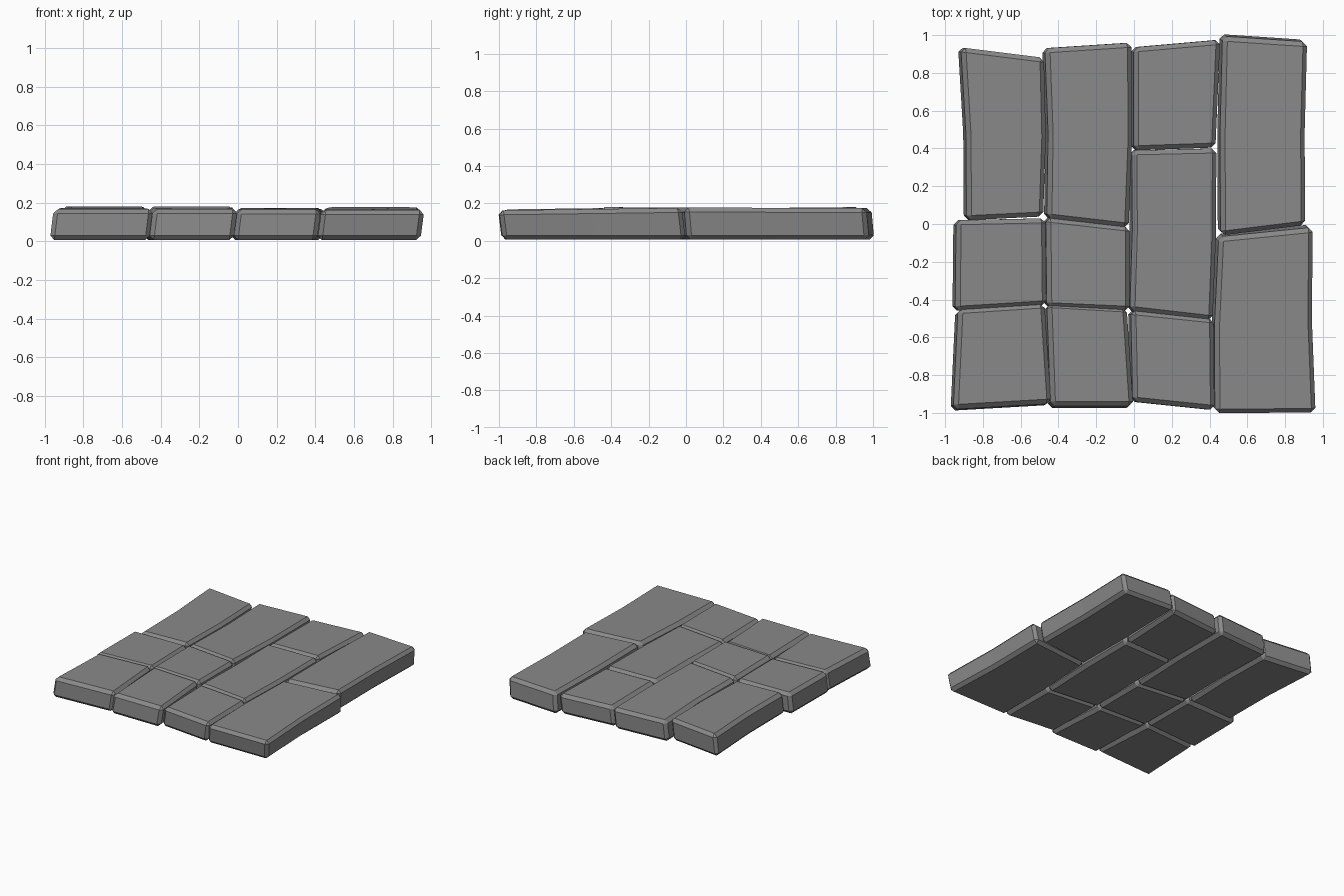
import bpy, bmesh

if "Cube" in bpy.data.objects:
    bpy.data.objects.remove(bpy.data.objects["Cube"])

# Paving slab of 11 chamfered stones.
# Outline corners (front-left, front-right, back-right, back-left),
# then sideways bend at mid length, forward/back lean, front and back top height
STONES = {
    "stone_left_back":    ((-.90, .02), (-.482, .04), (-.478, .88), (-.93, .935), .012, 0, .172, .18),
    "stone_left_middle":  ((-.96, -.46), (-.465, -.43), (-.47, .03), (-.955, .02), 0, 0, .17, .172),
    "stone_left_front":   ((-.97, -.985), (-.44, -.955), (-.475, -.425), (-.945, -.455), 0, .01, .168, .172),
    "stone_midleft_back":   ((-.475, .03), (-.03, -.02), (-.015, .96), (-.485, .93), .012, 0, .178, .172),
    "stone_midleft_middle": ((-.475, -.44), (-.025, -.46), (-.025, -.015), (-.48, .035), 0, 0, .18, .178),
    "stone_midleft_front":  ((-.455, -.97), (-.005, -.97), (-.04, -.45), (-.475, -.425), 0, .015, .168, .175),
    "stone_midright_back":   ((-.015, .39), (.43, .405), (.455, .975), (-.015, .935), 0, 0, .17, .165),
    "stone_midright_middle": ((-.035, -.46), (.415, -.51), (.435, .40), (-.025, .39), .008, 0, .168, .172),
    "stone_midright_front":  ((-.02, -.94), (.425, -.985), (.42, -.50), (-.03, -.455), 0, 0, .165, .167),
    "stone_right_back":  ((.445, -.055), (.905, .0), (.915, .97), (.455, 1.0), -.008, -.015, .178, .175),
    "stone_right_front": ((.415, -.995), (.96, -.99), (.945, -.01), (.435, -.06), -.012, -.02, .163, .176),
}
LEAN_X = .02       # tops lean to the right
SPREAD = .004      # stones almost touch sideways
CHAMFER = .024
BASE = .006

stone_grey = bpy.data.materials.new("stone_grey")
stone_grey.diffuse_color = (.25, .25, .25, 1)
stone_grey.use_nodes = True
stone_grey.node_tree.nodes["Principled BSDF"].inputs["Base Color"].default_value = stone_grey.diffuse_color


def make_stone(name, fl, fr, br, bl, bend, lean_y, z_front, z_back):
    mid_l = ((fl[0] + bl[0]) / 2 + bend, (fl[1] + bl[1]) / 2)
    mid_r = ((fr[0] + br[0]) / 2 + bend, (fr[1] + br[1]) / 2)
    rows = ((fl, fr, z_front), (mid_l, mid_r, (z_front + z_back) / 2), (bl, br, z_back))
    bm = bmesh.new()
    rings = []
    for left, right, z in rows:
        coords = ((left[0] - SPREAD, left[1] - lean_y / 2, BASE),
                  (right[0] + SPREAD - LEAN_X, right[1] - lean_y / 2, BASE),
                  (right[0] + SPREAD, right[1] + lean_y / 2, z),
                  (left[0] - SPREAD + LEAN_X, left[1] + lean_y / 2, z))
        rings.append([bm.verts.new(c) for c in coords])
    # end caps and side walls
    bm.faces.new(rings[0])
    bm.faces.new(rings[-1][::-1])
    for a, b in zip(rings, rings[1:]):
        for i in range(4):
            j = (i + 1) % 4
            bm.faces.new((a[i], b[i], b[j], a[j]))
    bmesh.ops.recalc_face_normals(bm, faces=bm.faces)
    mesh = bpy.data.meshes.new(name)
    bm.to_mesh(mesh)
    bm.free()
    mesh.materials.append(stone_grey)
    obj = bpy.data.objects.new(name, mesh)
    bpy.context.collection.objects.link(obj)
    # flat chamfer on the stone's outer edges
    mod = obj.modifiers.new("chamfer", 'BEVEL')
    mod.width = CHAMFER
    mod.segments = 1
    mod.limit_method = 'ANGLE'
    mod.angle_limit = .6


for stone, shape in STONES.items():
    make_stone(stone, *shape)
